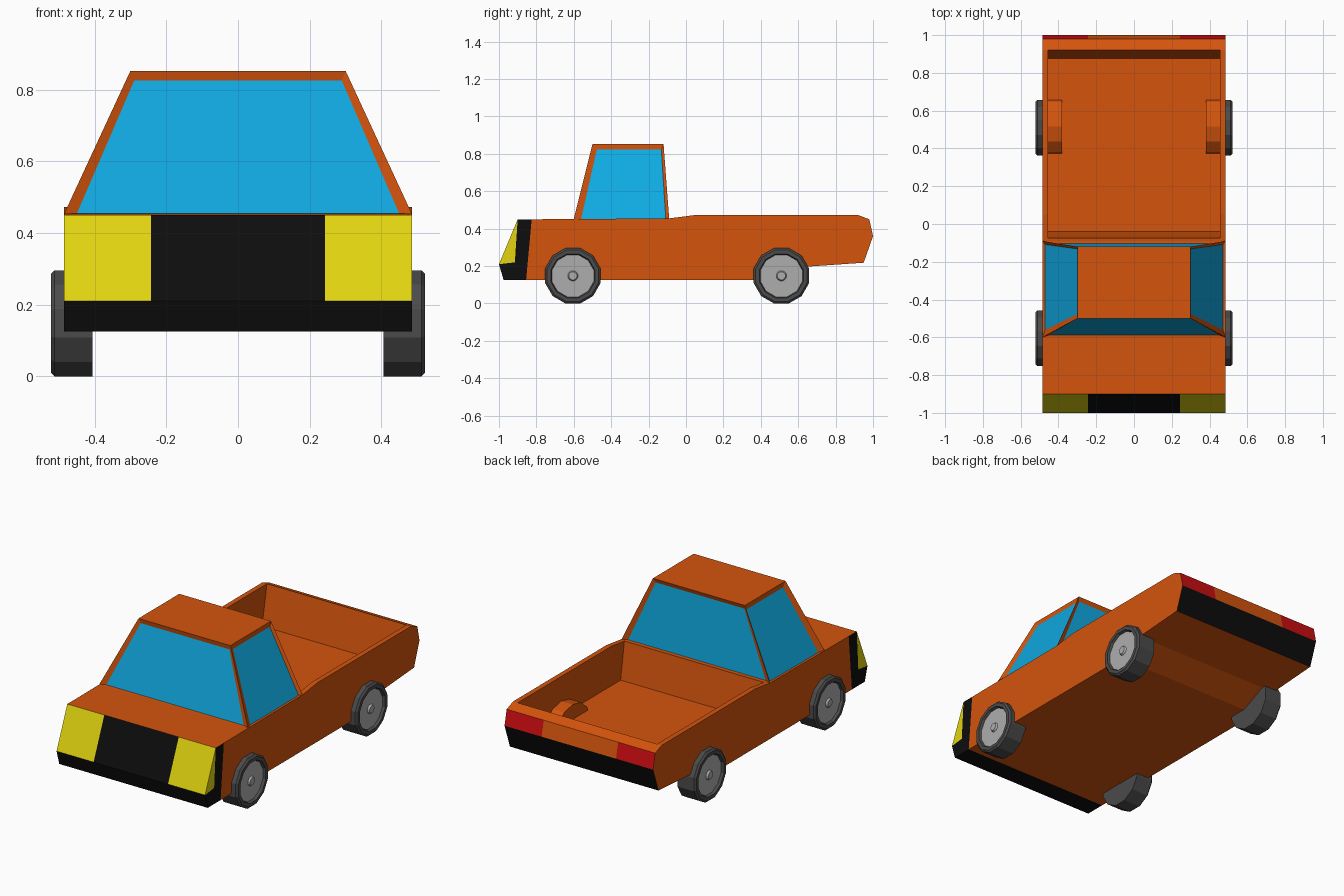
import bpy, bmesh, math
from mathutils import Vector

if "Cube" in bpy.data.objects:
    bpy.data.objects.remove(bpy.data.objects["Cube"])

def mat(name, r, g, b):
    m = bpy.data.materials.new(name)
    m.diffuse_color = (r, g, b, 1)
    m.use_nodes = True
    m.node_tree.nodes["Principled BSDF"].inputs["Base Color"].default_value = m.diffuse_color
    return m

ORANGE = mat("orange paint", 0.66, 0.09, 0.004)
YELLOW = mat("yellow lamp", 0.76, 0.66, 0.005)
BLACK = mat("black trim", 0.004, 0.004, 0.004)
RED = mat("red lamp", 0.60, 0.004, 0.006)
BLUE = mat("blue glass", 0.005, 0.40, 0.76)
TYRE = mat("dark grey tyre", 0.07, 0.07, 0.07)
METAL = mat("light grey metal", 0.42, 0.42, 0.42)

def build(name, polys, mats):
    """Make an object from (points, material index) polygons and weld it."""
    bm = bmesh.new()
    for pts, mi in polys:
        f = bm.faces.new([bm.verts.new(p) for p in pts])
        f.material_index = mi
    bmesh.ops.remove_doubles(bm, verts=bm.verts, dist=1e-5)
    bmesh.ops.recalc_face_normals(bm, faces=bm.faces)
    me = bpy.data.meshes.new(name)
    bm.to_mesh(me)
    bm.free()
    for m in mats:
        me.materials.append(m)
    ob = bpy.data.objects.new(name, me)
    bpy.context.collection.objects.link(ob)
    return ob

# --- Body: side profiles (y, z) swept across columns of x
W, IN, LAMP = 0.485, 0.455, 0.243
A, B, C = (-0.9, 0.45), (-1.0, 0.21), (-0.915, 0.22)
D, E, F = (-0.975, 0.125), (-0.855, 0.125), (-0.825, 0.45)
under = [E, (0.47, 0.125), (0.63, 0.196), (0.95, 0.218), (1.0, 0.36), (0.98, 0.45), (0.92, 0.473)]
rim = [(0.92, 0.473), (0.05, 0.473), (-0.09, 0.455)]
bed = [(0.92, 0.473), (0.875, 0.24), (-0.04, 0.24), (-0.075, 0.457), (-0.09, 0.455)]
front = [F, A, B, D, E]

def strip_colour(p, q, x):
    y, z = (p[0] + q[0]) / 2, (p[1] + q[1]) / 2
    lamp = abs(x) > LAMP
    if y < -0.92 and z > 0.2:
        return 1 if lamp else 2          # headlamps and grille
    if y < -0.85:
        return 2 if z < 0.2 else 0       # front bumper
    if y > 0.96 and z < 0.36:
        return 2                         # rear bumper
    if y > 0.98 and lamp:
        return 3                         # tail lamps
    return 0

polys = []
cols = [-W, -IN, -LAMP, LAMP, IN, W]
for x0, x1 in zip(cols, cols[1:]):
    edge = max(abs(x0), abs(x1)) > IN
    loop = under + (rim if edge else bed)[1:] + front
    for p, q in zip(loop, loop[1:]):
        polys.append(([(x0, *p), (x1, *p), (x1, *q), (x0, *q)],
                      strip_colour(p, q, (x0 + x1) / 2)))
for s in (-1, 1):
    side = lambda pts, x: [(s * x, *p) for p in pts]
    polys.append((side([A, B, C], W), 1))
    polys.append((side([A, C, B, D, E, F], W), 2))
    polys.append((side(under + rim[1:] + [F], W), 0))
    polys.append((side(rim + bed[-2:0:-1], IN), 0))
build("truck_body", polys, [ORANGE, YELLOW, BLACK, RED])

# --- Cab: four sides with recessed glass, plus roof
zb, zt = 0.453, 0.852
base = [Vector(p) for p in ((-W, -0.6, zb), (W, -0.6, zb), (W, -0.09, zb), (-W, -0.09, zb))]
top = [Vector(p) for p in ((-0.3, -0.5, zt), (0.3, -0.5, zt), (0.3, -0.12, zt), (-0.3, -0.12, zt))]
polys = [(top, 0), (base, 0)]
margins = [(0.035, 0.035), (0.075, 0.035), (0.035, 0.035), (0.035, 0.075)]
for i, (ua, ub) in enumerate(margins):
    j = (i + 1) % 4
    bl, br, tr, tl = base[i], base[j], top[j], top[i]
    n = (br - bl).cross(tl - bl).normalized()
    inner = [bl.lerp(br, u).lerp(tl.lerp(tr, u), v) - n * 0.012
             for u, v in ((ua, 0.01), (1 - ub, 0.01), (1 - ub, 0.94), (ua, 0.94))]
    outer = [bl, br, tr, tl]
    polys.append((inner, 1))
    for k in range(4):
        m = (k + 1) % 4
        polys.append(([outer[k], outer[m], inner[m], inner[k]], 0))
build("cab", polys, [ORANGE, BLUE])

# --- Wheels: (x, radius) profile turned in 12 steps
N = 12
profile = [(0.405, 0), (0.405, 0.153), (0.512, 0.153), (0.522, 0.142), (0.522, 0.122),
           (0.507, 0.116), (0.507, 0.028), (0.518, 0.022), (0.518, 0)]

def wheel(name, s, cy):
    polys = []
    for i in range(N):
        a, b = [(i + k + 0.5) * 2 * math.pi / N for k in (0, 1)]
        pt = lambda p, t: (s * p[0], cy + p[1] * math.cos(t), 0.148 + p[1] * math.sin(t))
        for k, (p, q) in enumerate(zip(profile, profile[1:])):
            pts = [pt(p, a)] + ([pt(p, b)] if p[1] else []) + [pt(q, b)]
            pts += [pt(q, a)] if q[1] else []
            polys.append((pts, 1 if k >= 5 else 0))
    build(name, polys, [TYRE, METAL])

# --- Wheel arches showing inside the bed
def arch(name, s):
    arc = [(0.515 + 0.155 * math.cos(math.radians(t)), 0.2 + 0.128 * math.sin(math.radians(t)))
           for t in range(0, 181, 30)]
    x0, x1 = s * 0.38, s * 0.46
    polys = [([(x, *p) for p in arc], 0) for x in (x0, x1)]
    for p, q in zip(arc, arc[1:] + arc[:1]):
        polys.append(([(x0, *p), (x1, *p), (x1, *q), (x0, *q)], 0))
    build(name, polys, [ORANGE])

for s, label in ((-1, "left"), (1, "right")):
    wheel("front_wheel_" + label, s, -0.605)
    wheel("rear_wheel_" + label, s, 0.51)
    arch("bed_arch_" + label, s)
